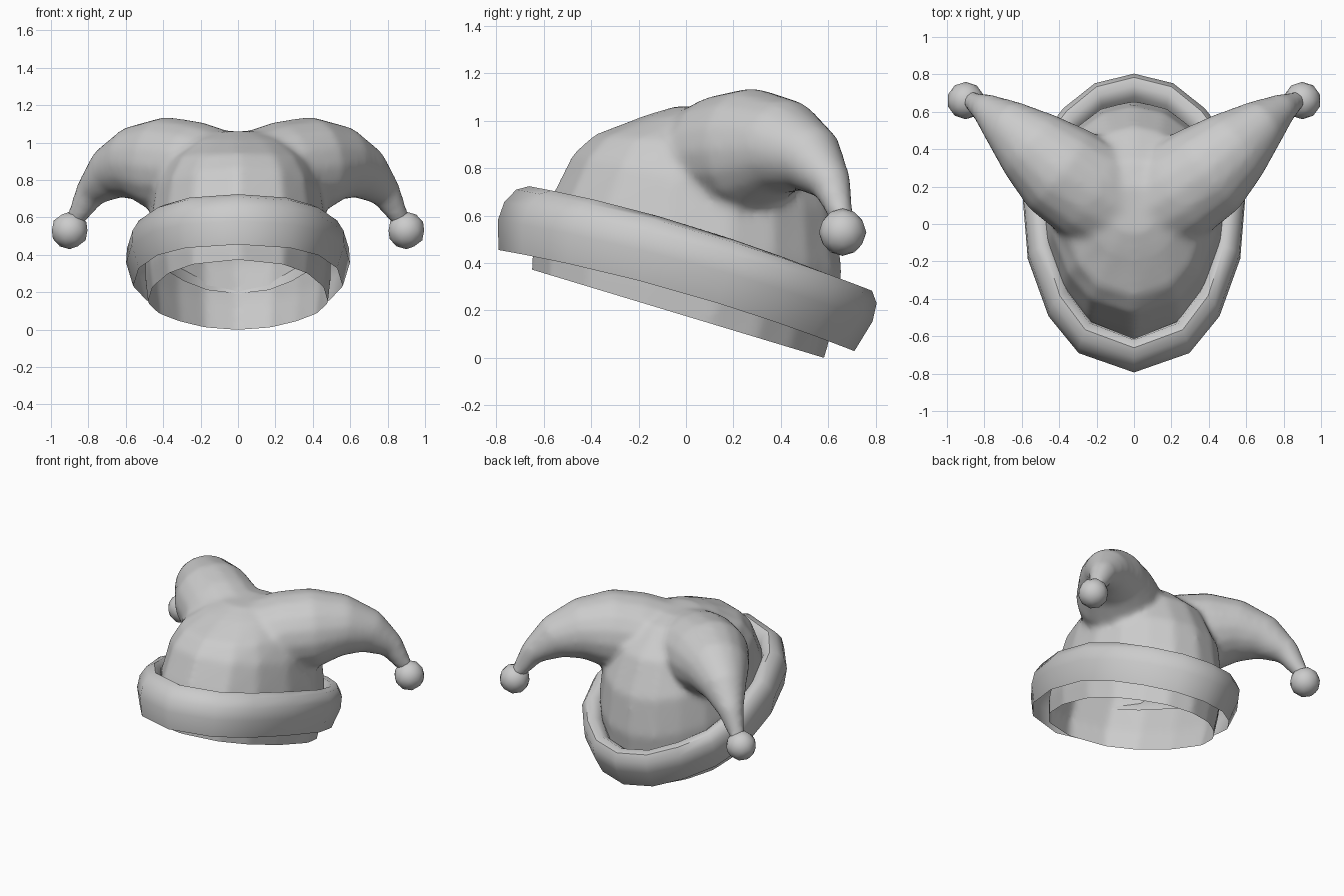
import bpy, bmesh, math
from mathutils import Vector

cube = bpy.data.objects.get("Cube")
if cube:
    bpy.data.objects.remove(cube)

felt = bpy.data.materials.new("grey_felt")
felt.use_nodes = True
GREY = (0.6, 0.6, 0.6, 1)
felt.diffuse_color = GREY
felt.node_tree.nodes["Principled BSDF"].inputs["Base Color"].default_value = GREY


def add_object(name, bm, angle=50):
    bmesh.ops.recalc_face_normals(bm, faces=bm.faces[:])
    mesh = bpy.data.meshes.new(name)
    bm.to_mesh(mesh)
    bm.free()
    mesh.materials.append(felt)
    obj = bpy.data.objects.new(name, mesh)
    bpy.context.collection.objects.link(obj)
    bpy.ops.object.select_all(action='DESELECT')
    obj.select_set(True)
    bpy.context.view_layer.objects.active = obj
    bpy.ops.object.shade_smooth_by_angle(angle=math.radians(angle))
    return obj


def loft(bm, rings, cap=False):
    loops = [[bm.verts.new(p) for p in ring] for ring in rings]
    n = len(loops[0])
    for a, b in zip(loops, loops[1:]):
        for i in range(n):
            j = (i + 1) % n
            bm.faces.new((a[i], a[j], b[j], b[i]))
    if cap:
        bm.faces.new(loops[0][::-1])
        bm.faces.new(loops[-1])


# Head outline seen from above, front to back, mirrored into a closed loop
half = [(0, -.79), (.28, -.69), (.43, -.5), (.53, -.21), (.56, .13),
        (.49, .36), (.36, .53), (.2, .66), (0, .71)]
outline = half + [(-x, y) for x, y in half[-2:0:-1]]


# Brim: a turned-up cuff swept round the tilted outline
def brim_ring(out, h):
    ring = []
    for x, y in outline:
        d = Vector((x, y + .04, 0)).normalized() * out
        z = .455 - .29 * (y + .79) + .045 * (1 - (y / .79) ** 2)
        ring.append((x + d.x, y + d.y + .28 * h, max(z + .96 * h, .015)))
    return ring


bm = bmesh.new()
section = [(0, 0), (.04, .13), (.035, .21), (0, .265), (-.05, .28),
           (-.1, .25), (-.13, .17)]
loft(bm, [brim_ring(o, h) for o, h in section])
add_object("brim", bm)

# Crown: tilted rings (front y, front z, back y, back z, half width)
levels = [(-.66, .28, .56, -.10, .47), (-.65, .48, .63, .16, .50),
          (-.57, .68, .66, .36, .49), (-.48, .86, .63, .62, .46),
          (-.39, .94, .52, .86, .39), (-.18, 1.02, .34, 1.02, .25),
          (-.05, 1.06, .2, 1.06, .12)]
bm = bmesh.new()
rings = []
for yf, zf, yb, zb, w in levels:
    ring = []
    for x, y in outline:
        t = (y + .79) / 1.5
        ring.append((x / .56 * w, yf + (yb - yf) * t, zf + (zb - zf) * t))
    rings.append(ring)
loft(bm, rings, cap=True)

# Horns: tapering tubes that droop outwards (centre, width radius, height radius)
spine = [((.08, .08, .82), .27, .24), ((.24, .18, .86), .28, .255),
         ((.40, .29, .88), .265, .26), ((.55, .42, .89), .21, .20),
         ((.68, .53, .835), .145, .145), ((.79, .615, .73), .085, .085),
         ((.88, .665, .57), .045, .045)]
centres = [Vector(c) for c, _, _ in spine]
for side in (1, -1):
    rings = []
    for i, (_, a, b) in enumerate(spine):
        axis = (centres[min(i + 1, len(spine) - 1)] - centres[max(i - 1, 0)]).normalized()
        across = axis.cross(Vector((0, 0, 1))).normalized()
        up = across.cross(axis)
        ring = []
        for k in range(16):
            t = math.tau * k / 16
            p = centres[i] + across * a * math.cos(t) + up * b * math.sin(t)
            ring.append((p.x * side, p.y, p.z))
        rings.append(ring)
    loft(bm, rings, cap=True)
hat = add_object("crown_and_horns", bm)

# Fuse the crown and horns into one soft skin
remesh = hat.modifiers.new("fuse", 'REMESH')
remesh.mode = 'VOXEL'
remesh.voxel_size = .022
soften = hat.modifiers.new("soften", 'SMOOTH')
soften.factor = .5
soften.iterations = 8
fused = bpy.data.meshes.new_from_object(
    hat.evaluated_get(bpy.context.evaluated_depsgraph_get()))
bpy.data.objects.remove(hat)

# Open the underside along the tilted head line
bm = bmesh.new()
bm.from_mesh(fused)
bmesh.ops.bisect_plane(bm, geom=bm.verts[:] + bm.edges[:] + bm.faces[:],
                       plane_co=(0, .55, .01), plane_no=(0, -.29, -.96),
                       clear_outer=True)
add_object("crown_and_horns", bm, 60)

# Bobbles on the horn tips
for side, label in ((1, "left"), (-1, "right")):
    bm = bmesh.new()
    bmesh.ops.create_icosphere(bm, subdivisions=2, radius=.1)
    bmesh.ops.translate(bm, verts=bm.verts[:], vec=(.9 * side, .66, .53))
    add_object(label + "_bobble", bm, 60)
